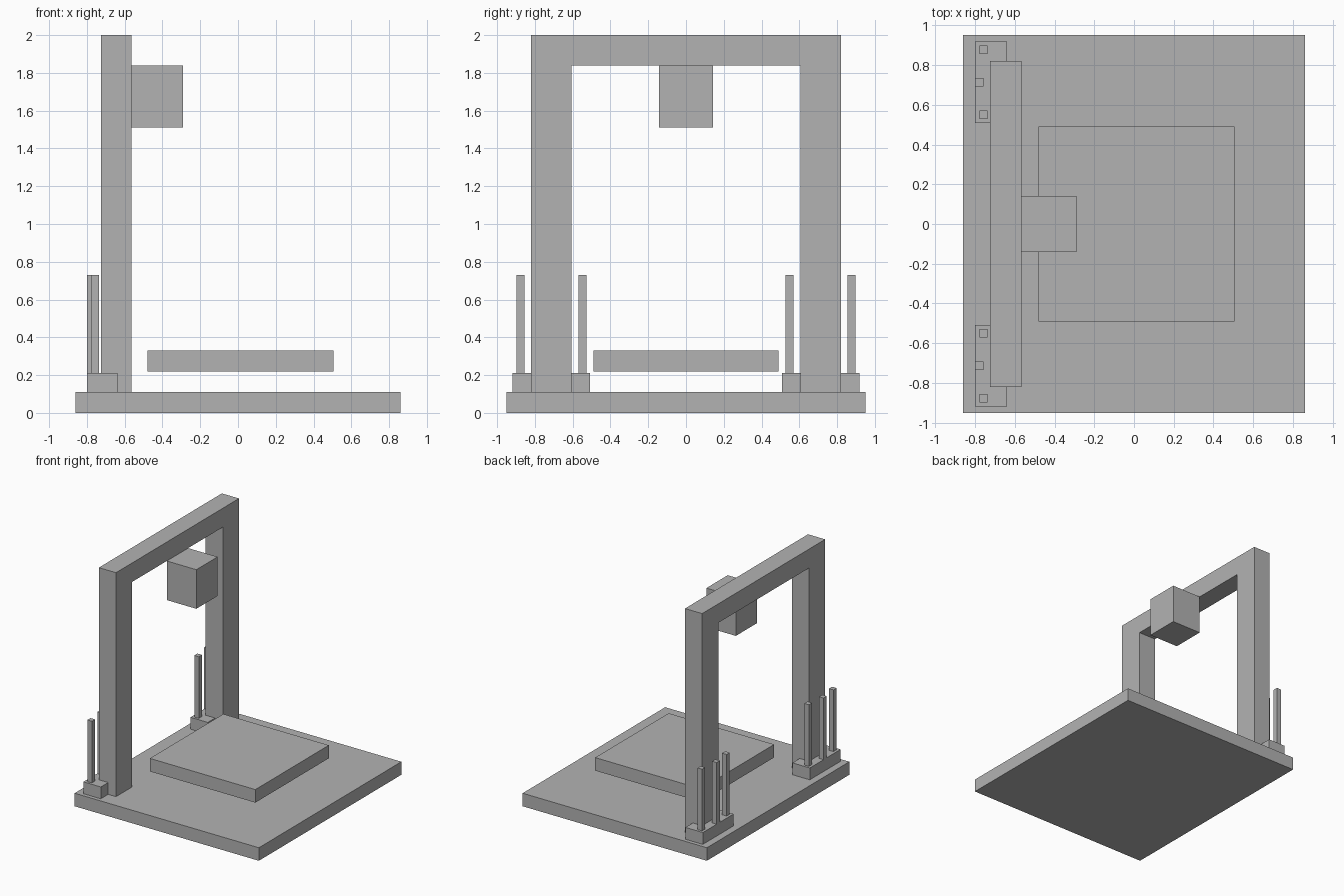
import bpy
import bmesh

cube = bpy.data.objects.get("Cube")
if cube:
    bpy.data.objects.remove(cube, do_unlink=True)

grey = bpy.data.materials.new("mid_grey")
grey.use_nodes = True
colour = (0.45, 0.45, 0.45, 1)
grey.diffuse_color = colour
grey.node_tree.nodes["Principled BSDF"].inputs["Base Color"].default_value = colour


def finish(name, bm):
    bmesh.ops.recalc_face_normals(bm, faces=bm.faces)
    mesh = bpy.data.meshes.new(name)
    bm.to_mesh(mesh)
    bm.free()
    mesh.materials.append(grey)
    obj = bpy.data.objects.new(name, mesh)
    bpy.context.scene.collection.objects.link(obj)
    return obj


def box(name, x, y, z):
    """Box from (low, high) ranges along each axis."""
    bm = bmesh.new()
    bmesh.ops.create_cube(bm, size=1)
    for v in bm.verts:
        for axis, (low, high) in enumerate((x, y, z)):
            v.co[axis] = high if v.co[axis] > 0 else low
    return finish(name, bm)


def extrude_profile(name, points, x):
    """Extrude a y-z outline between two x positions."""
    bm = bmesh.new()
    face = bm.faces.new([bm.verts.new((x[0], y, z)) for y, z in points])
    new = bmesh.ops.extrude_face_region(bm, geom=[face])["geom"]
    verts = [g for g in new if isinstance(g, bmesh.types.BMVert)]
    bmesh.ops.translate(bm, verts=verts, vec=(x[1] - x[0], 0, 0))
    return finish(name, bm)


FLOOR = 0.11

# Base slab and the raised bed above it
box("base_plate", (-0.86, 0.86), (-0.95, 0.95), (0, FLOOR))
box("bed_plate", (-0.48, 0.505), (-0.49, 0.49), (0.22, 0.33))

# Arch: two legs and a cross beam in one outline
half = [(0.605, 1.84), (0.605, FLOOR), (0.82, FLOOR), (0.82, 2)]
arch = half + [(-y, z) for y, z in reversed(half)]
extrude_profile("gantry_arch", arch, (-0.725, -0.565))

# Head hung on the inner face of the beam
box("tool_head", (-0.565, -0.29), (-0.142, 0.142), (1.51, 1.84))

# Foot block with three upright rods around each leg
for side, label in ((1, "rear"), (-1, "front")):
    box(label + "_foot_block", (-0.80, -0.638),
        sorted((side * 0.508, side * 0.918)), (FLOOR, 0.21))
    rods = (("inner", -0.757, 0.549), ("middle", -0.779, 0.713), ("outer", -0.757, 0.876))
    for place, x, y in rods:
        r = 0.021
        box(label + "_" + place + "_rod", (x - r, x + r),
            (side * y - r, side * y + r), (0.21, 0.73))
